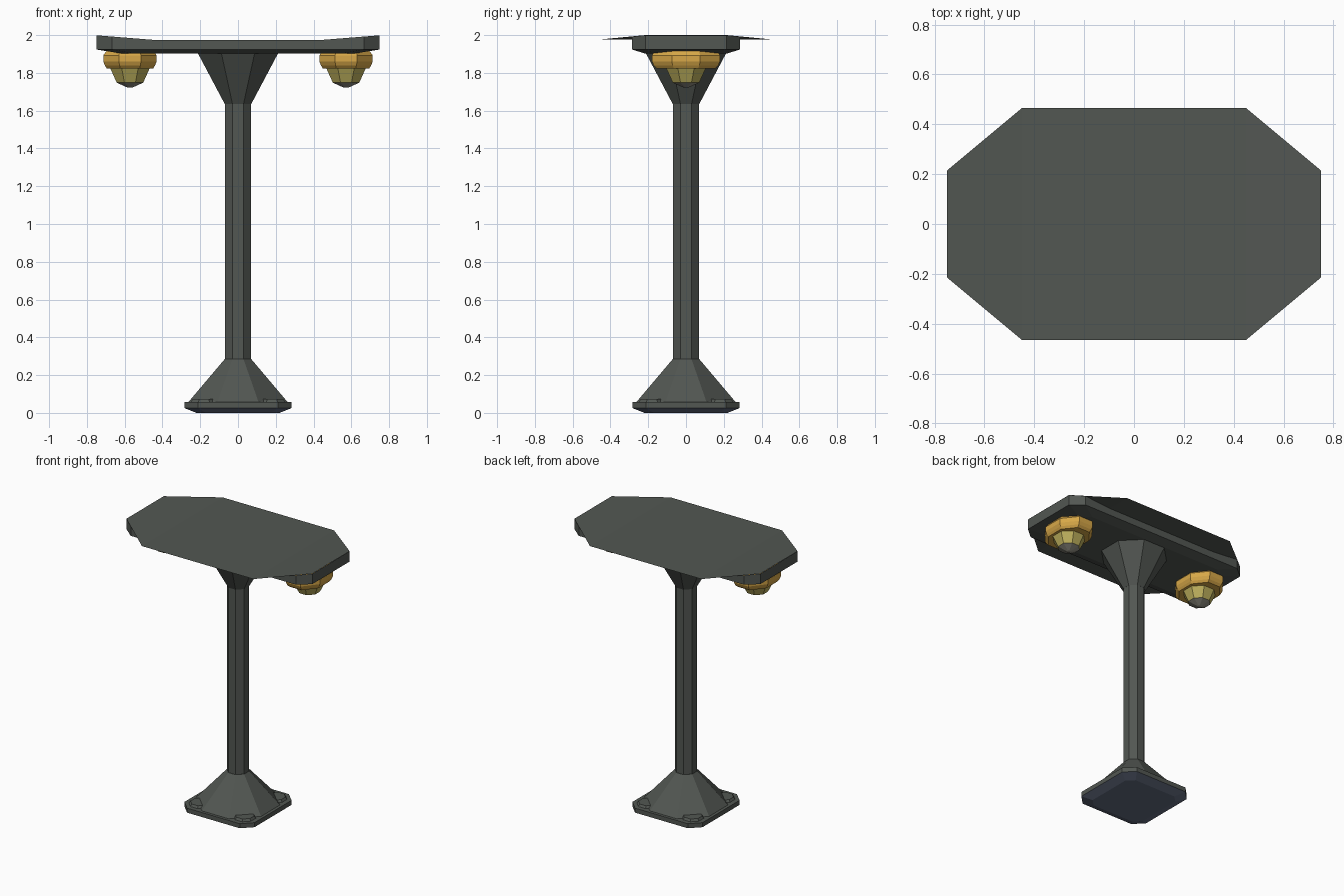
import bpy, bmesh, math

if "Cube" in bpy.data.objects:
    bpy.data.objects.remove(bpy.data.objects["Cube"])


def mat(name, rgb):
    m = bpy.data.materials.new(name)
    m.diffuse_color = (*rgb, 1)
    m.use_nodes = True
    m.node_tree.nodes["Principled BSDF"].inputs["Base Color"].default_value = m.diffuse_color
    return m


METAL = mat("dark grey metal", (0.085, 0.095, 0.085))
UNDER = mat("blue grey underside", (0.12, 0.145, 0.21))
GOLD = mat("gold collar", (0.68, 0.39, 0.065))
GLASS = mat("yellow glass", (0.52, 0.44, 0.11))
TIP = mat("grey glass tip", (0.30, 0.29, 0.24))


def loft(name, rings, mats, bottom=True, top=True, rule=None):
    """Skin a stack of rings (bottom to top) with flat faces."""
    bm = bmesh.new()
    vs = [[bm.verts.new(p) for p in r] for r in rings]
    n = len(vs[0])
    for k in range(len(vs) - 1):
        for i in range(n):
            j = (i + 1) % n
            bm.faces.new((vs[k][i], vs[k][j], vs[k + 1][j], vs[k + 1][i]))
    if bottom:
        bm.faces.new(vs[0][::-1])
    if top:
        bm.faces.new(vs[-1])
    bm.normal_update()
    if rule:
        for f in bm.faces:
            f.material_index = rule(f)
    me = bpy.data.meshes.new(name)
    bm.to_mesh(me)
    bm.free()
    for m in mats:
        me.materials.append(m)
    ob = bpy.data.objects.new(name, me)
    bpy.context.collection.objects.link(ob)
    return ob


def octagon(ax, ay, z, cx=0, cy=0):
    """Octagon with flats on the axes; ax, ay are half widths."""
    c = 1 / math.cos(math.pi / 8)
    return [(cx + ax * c * math.cos(math.pi * (2 * i + 1) / 8),
             cy + ay * c * math.sin(math.pi * (2 * i + 1) / 8), z) for i in range(8)]


def mirrored(quarter):
    """Mirror a quarter outline (from +x towards +y) into a closed loop."""
    half = quarter + [(-x, y) for x, y in quarter[::-1]]
    return half + [(-x, -y) for x, y in half]


# base plate, chamfered square with a tapered foot
def square(s, c, z):
    return [(x, y, z) for x, y in mirrored([(s, s - c), (s - c, s)])]


loft("base_plate", [square(0.22, 0.05, 0), square(0.283, 0.07, 0.025), square(0.283, 0.07, 0.058)],
     [METAL, UNDER], rule=lambda f: 1 if f.normal.z < -0.9 else 0)

# low bolt pads on the corners
for sx in (-1, 1):
    for sy in (-1, 1):
        loft("bolt_pad", [octagon(0.075, 0.075, 0.05, sx * 0.18, sy * 0.18),
                          octagon(0.06, 0.06, 0.074, sx * 0.18, sy * 0.18)], [METAL])

# flared foot, pole and flared head
loft("foot_flare", [octagon(0.262, 0.262, 0.058), octagon(0.07, 0.07, 0.285)], [METAL], bottom=False)
loft("pole", [octagon(0.069, 0.069, 0.2), octagon(0.069, 0.069, 1.7)], [METAL])
loft("head_flare", [octagon(0.07, 0.07, 1.635), octagon(0.213, 0.213, 1.905)], [METAL])


# canopy: ends rise slightly beyond x = 0.45
def roof_z(x):
    return 1.976 + 0.024 * max(0, abs(x) - 0.45) / 0.30


body = mirrored([(0.75, 0.215), (0.666, 0.285), (0.45, 0.285)])
loft("canopy_body",
     [[(x * 0.82, y * 0.76, 1.902) for x, y in body],
      [(x, y, 1.924) for x, y in body],
      [(x, y, roof_z(x) - 0.001) for x, y in body]], [METAL], top=False)

# thin roof sheet in three strips
bm = bmesh.new()
pairs = [[bm.verts.new((x, s * y, roof_z(x))) for s in (-1, 1)]
         for x, y in ((-0.75, 0.215), (-0.45, 0.465), (0.45, 0.465), (0.75, 0.215))]
for a, b in zip(pairs, pairs[1:]):
    bm.faces.new((a[0], b[0], b[1], a[1]))
me = bpy.data.meshes.new("roof_sheet")
bm.to_mesh(me)
bm.free()
me.materials.append(METAL)
bpy.context.collection.objects.link(bpy.data.objects.new("roof_sheet", me))

# hanging lamps
for cx in (-0.572, 0.572):
    loft("lamp_collar", [octagon(rx, ry, z, cx) for rx, ry, z in
                         ((0.122, 0.155, 1.822), (0.132, 0.17, 1.838), (0.141, 0.18, 1.86),
                          (0.141, 0.18, 1.893), (0.125, 0.165, 1.915))], [GOLD])
    loft("lamp_glass", [octagon(r, r, z, cx) for r, z in
                        ((0.012, 1.722), (0.07, 1.748), (0.106, 1.828))],
         [GLASS, TIP], rule=lambda f: 1 if f.calc_center_median().z < 1.745 else 0)
